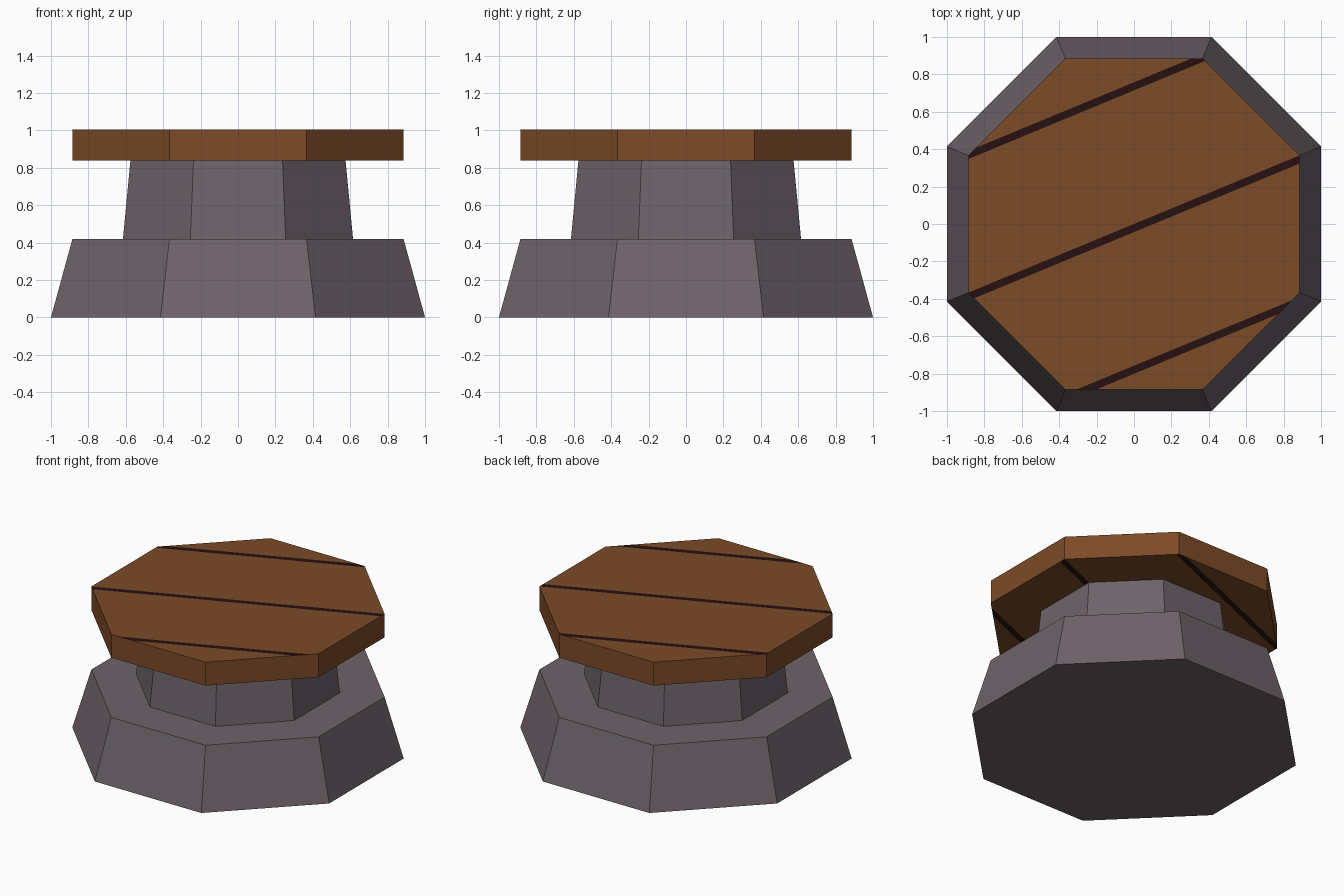
import bpy, bmesh, math
from mathutils import Vector

if "Cube" in bpy.data.objects:
    bpy.data.objects.remove(bpy.data.objects["Cube"])


def material(name, rgb):
    m = bpy.data.materials.new(name)
    m.diffuse_color = (*rgb, 1)
    m.use_nodes = True
    m.node_tree.nodes["Principled BSDF"].inputs["Base Color"].default_value = m.diffuse_color
    return m


stone = material("grey_stone", (0.155, 0.125, 0.142))
wood = material("brown_wood", (0.200, 0.069, 0.020))
gap = material("dark_plank_gap", (0.020, 0.005, 0.005))


def octagon_block(name, z0, z1, a0, a1, mats, stripes=()):
    """Tapered octagon; a0/a1 are centre-to-flat distances at bottom and top."""
    bm = bmesh.new()
    k = math.cos(math.pi / 8)
    rings = []
    for z, a in ((z0, a0), (z1, a1)):
        angles = [math.radians(22.5 + 45 * i) for i in range(8)]
        rings.append([bm.verts.new((a / k * math.cos(t), a / k * math.sin(t), z)) for t in angles])
    low, high = rings
    bm.faces.new(low[::-1])
    bm.faces.new(high)
    for i in range(8):
        j = (i + 1) % 8
        bm.faces.new((low[i], low[j], high[j], high[i]))

    # Plank gaps: cut along parallel lines, darken strips on top and underside
    n = Vector((-math.sin(math.pi / 8), math.cos(math.pi / 8), 0))
    half = 0.02
    for s in stripes:
        for d in (s - half, s + half):
            geom = bm.verts[:] + bm.edges[:] + bm.faces[:]
            bmesh.ops.bisect_plane(bm, geom=geom, plane_co=n * d, plane_no=n, dist=1e-5)
    bm.normal_update()
    for f in bm.faces:
        d = f.calc_center_median().dot(n)
        if abs(f.normal.z) > 0.9 and any(abs(d - s) < half for s in stripes):
            f.material_index = 1

    me = bpy.data.meshes.new(name)
    bm.to_mesh(me)
    bm.free()
    for m in mats:
        me.materials.append(m)
    ob = bpy.data.objects.new(name, me)
    bpy.context.collection.objects.link(ob)
    return ob


# Stone foot, stone neck, planked wooden top
octagon_block("stone_foot", 0.0, 0.42, 1.0, 0.885, [stone])
octagon_block("stone_neck", 0.42, 0.84, 0.615, 0.575, [stone])
octagon_block("wooden_top", 0.84, 1.005, 0.885, 0.885, [wood, gap], (0.68, -0.02, -0.72))
